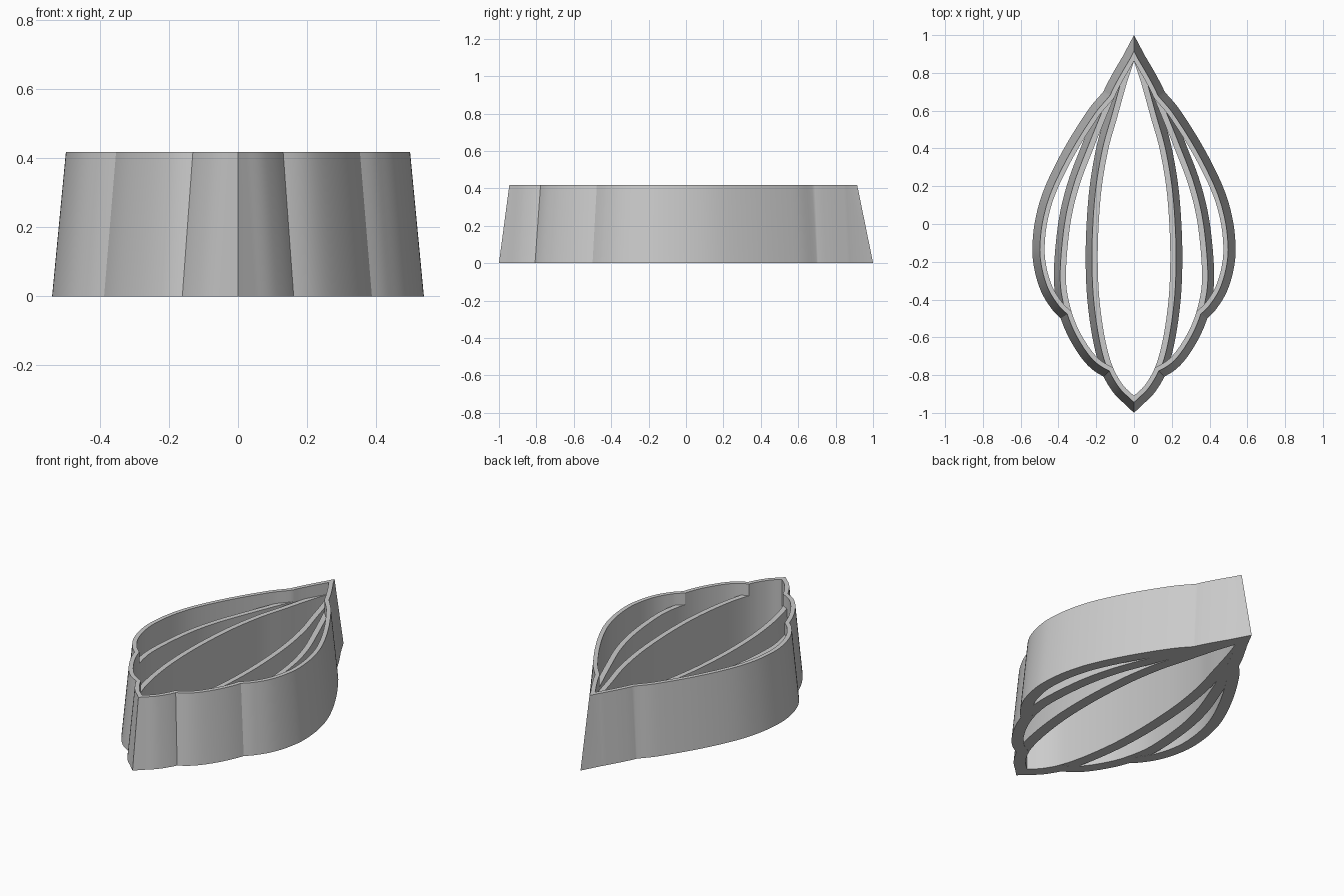
import bpy, bmesh, math
from mathutils import Vector

cube = bpy.data.objects.get("Cube")
if cube:
    bpy.data.objects.remove(cube, do_unlink=True)

HEIGHT, RIB_HEIGHT = 0.418, 0.348
BASE, RIM = 0.065, 0.025          # wall thickness at the bottom and at the top

# Right half of each petal opening, from rear tip to front tip
OUTER = [(0, .862), (.09, .69), (.19, .566), (.314, .368), (.411, .172), (.457, .02),
         (.473, -.12), (.465, -.22), (.437, -.32), (.395, -.395), (.34, -.455), (.2, -.56), (0, -.62)]
MIDDLE = [(0, .862), (.07, .74), (.115, .645), (.215, .4), (.29, .2), (.337, 0), (.36, -.25),
          (.347, -.4), (.298, -.55), (.21, -.69), (.12, -.755), (0, -.79)]
CENTER = [(0, .862), (.04, .74), (.09, .56), (.135, .4), (.17, .2), (.187, 0), (.192, -.2),
          (.183, -.4), (.155, -.6), (.115, -.75), (.06, -.85), (0, -.91)]
PETALS = [(OUTER, 2.13), (MIDDLE, 1.6), (CENTER, 1.385)]   # with mitre limit at the tips

grey = bpy.data.materials.new("plain grey")
grey.use_nodes = True
grey.diffuse_color = (0.6, 0.6, 0.6, 1)
grey.node_tree.nodes["Principled BSDF"].inputs["Base Color"].default_value = (0.6, 0.6, 0.6, 1)


def outline(points, steps=8):
    """Smooth closed loop through the half profile and its mirror image."""
    p = [Vector(q) for q in points]
    p = [2 * p[0] - p[1]] + p + [2 * p[-1] - p[-2]]
    half = []
    for a, b, c, d in zip(p, p[1:], p[2:], p[3:]):
        for i in range(steps):
            t = i / steps
            half.append(0.5 * (2 * b + (c - a) * t + (2 * a - 5 * b + 4 * c - d) * t ** 2
                               + (3 * b - a - 3 * c + d) * t ** 3))
    half.append(p[-2])
    return half + [Vector((-v.x, v.y)) for v in reversed(half[1:-1])]


def offset(loop, dist, limit):
    """Push a loop outwards with limited mitres."""
    result = []
    for i, v in enumerate(loop):
        t1 = (v - loop[i - 1]).normalized()
        t2 = (loop[(i + 1) % len(loop)] - v).normalized()
        n1, n2 = Vector((-t1.y, t1.x)), Vector((-t2.y, t2.x))
        n = (n1 + n2).normalized()
        result.append(v + n * dist * min(limit, 1 / max(n.dot(n1), 0.1)))
    return result


def loft(name, low, high, z0, z1):
    bm = bmesh.new()
    a = [bm.verts.new((v.x, v.y, z0)) for v in low]
    b = [bm.verts.new((v.x, v.y, z1)) for v in high]
    bm.faces.new(a)
    bm.faces.new(b)
    for i in range(len(a)):
        bm.faces.new((a[i - 1], a[i], b[i], b[i - 1]))
    bmesh.ops.recalc_face_normals(bm, faces=bm.faces)
    mesh = bpy.data.meshes.new(name)
    bm.to_mesh(mesh)
    bm.free()
    mesh.materials.append(grey)
    obj = bpy.data.objects.new(name, mesh)
    bpy.context.collection.objects.link(obj)
    return obj


def activate(obj):
    bpy.ops.object.select_all(action='DESELECT')
    obj.select_set(True)
    bpy.context.view_layer.objects.active = obj


def combine(target, tool, operation):
    mod = target.modifiers.new("combine", 'BOOLEAN')
    mod.operation, mod.solver, mod.object = operation, 'EXACT', tool
    activate(target)
    bpy.ops.object.modifier_apply(modifier=mod.name)
    bpy.data.objects.remove(tool, do_unlink=True)


def body(name, petal, height, inset=0.0):
    """Solid petal whose side slopes inwards towards the top."""
    points, limit = petal
    loop = outline(points)
    top = BASE + (RIM - BASE) * height / HEIGHT
    return loft(name, offset(loop, BASE - inset, limit), offset(loop, top - inset, limit),
                inset, height)


def cut_opening(target, petal):
    loop = outline(petal[0])
    hole = loft("opening_cutter", loop, loop, -0.1, 0.6)
    hole.hide_render = True
    combine(target, hole, 'DIFFERENCE')


# Outer wall: joined petal bodies with all openings removed
wall = body("outer_wall", PETALS[0], HEIGHT)
for petal in PETALS[1:]:
    combine(wall, body("petal_body", petal, HEIGHT), 'UNION')
for petal in PETALS:
    cut_opening(wall, petal)

# Lower ribs that divide the inside
middle_ribs = body("middle_ribs", PETALS[1], RIB_HEIGHT, 0.001)
cut_opening(middle_ribs, PETALS[1])
cut_opening(middle_ribs, PETALS[2])
center_ribs = body("center_ribs", PETALS[2], RIB_HEIGHT, 0.001)
cut_opening(center_ribs, PETALS[2])

for part in (wall, middle_ribs, center_ribs):
    activate(part)
    bpy.ops.object.shade_smooth_by_angle(angle=math.radians(30))
